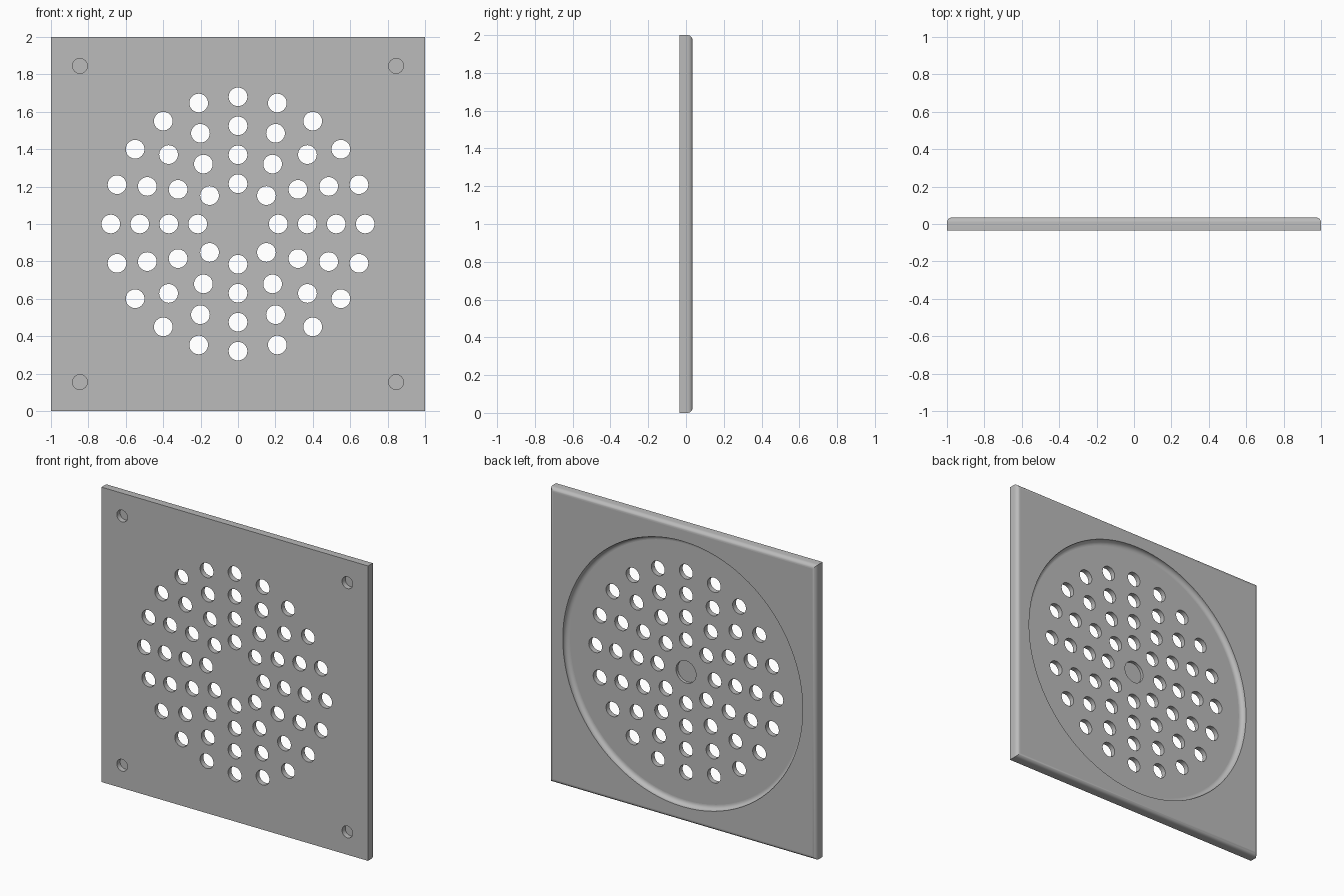
import bpy, bmesh, math
from mathutils import Matrix, Vector

if "Cube" in bpy.data.objects:
    bpy.data.objects.remove(bpy.data.objects["Cube"], do_unlink=True)

HALF_T = 0.035                      # half thickness of the plate
DISH_R, DISH_DEPTH, FILLET = 0.9, 0.035, 0.03
FLOOR = HALF_T - DISH_DEPTH
CENTRE = Vector((0, 0, 1))

grey = bpy.data.materials.new("plain_grey")
grey.use_nodes = True
colour = (0.5, 0.5, 0.5, 1)
grey.diffuse_color = colour
grey.node_tree.nodes["Principled BSDF"].inputs["Base Color"].default_value = colour


def to_object(bm, name):
    bmesh.ops.recalc_face_normals(bm, faces=bm.faces)
    mesh = bpy.data.meshes.new(name)
    bm.to_mesh(mesh)
    bm.free()
    mesh.materials.append(grey)
    obj = bpy.data.objects.new(name, mesh)
    bpy.context.collection.objects.link(obj)
    return obj


def add_drill(bm, x, z, radius, y0, y1, sides=32):
    """Cylinder along y, from y0 to y1."""
    place = Matrix.Translation((x, (y0 + y1) / 2, z)) @ Matrix.Rotation(math.pi / 2, 4, 'X')
    bmesh.ops.create_cone(bm, cap_ends=True, segments=sides, radius1=radius,
                          radius2=radius, depth=y1 - y0, matrix=place)


def cut(target, cutter):
    cutter.hide_render = True
    mod = target.modifiers.new("cut", 'BOOLEAN')
    mod.operation = 'DIFFERENCE'
    mod.solver = 'EXACT'
    mod.object = cutter
    bpy.context.view_layer.objects.active = target
    bpy.ops.object.modifier_apply(modifier=mod.name)
    bpy.data.objects.remove(cutter, do_unlink=True)


# Square plate with rounded back edges
bm = bmesh.new()
bmesh.ops.create_cube(bm, size=2, matrix=Matrix.Translation(CENTRE) @ Matrix.Diagonal((1, HALF_T, 1, 1)))
back_edges = [e for e in bm.edges if all(v.co.y > 0 for v in e.verts)]
bmesh.ops.bevel(bm, geom=back_edges, offset=0.027, segments=6, profile=0.5, affect='EDGES')
plate = to_object(bm, "drain_plate")

# Round dish in the back, with a filleted floor
profile = [(0, FLOOR)]
for i in range(9):
    a = math.pi / 2 * (i / 8 - 1)
    profile.append((DISH_R - FILLET + FILLET * math.cos(a), FLOOR + FILLET + FILLET * math.sin(a)))
profile += [(DISH_R, HALF_T + 0.1), (0, HALF_T + 0.1)]
bm = bmesh.new()
verts = [bm.verts.new((r, y, 1)) for r, y in profile]
edges = [bm.edges.new(pair) for pair in zip(verts, verts[1:])]
bmesh.ops.spin(bm, geom=verts + edges, cent=CENTRE, axis=(0, 1, 0),
               angle=2 * math.pi, steps=96)
bmesh.ops.remove_doubles(bm, verts=bm.verts, dist=0.0001)
bmesh.ops.dissolve_limit(bm, angle_limit=0.001, verts=bm.verts, edges=bm.edges)
cut(plate, to_object(bm, "dish_cutter"))

# Drain holes in four rings, centre recess and corner screw recesses
bm = bmesh.new()
for ring in range(4):
    radius, count = 0.215 + 0.155 * ring, 8 + 4 * ring
    for i in range(count):
        a = 2 * math.pi * i / count
        add_drill(bm, radius * math.cos(a), 1 + radius * math.sin(a), 0.05, -0.2, 0.2)
add_drill(bm, 0, 1, 0.075, FLOOR - 0.02, 0.2)
for sx in (-1, 1):
    for sz in (-1, 1):
        add_drill(bm, 0.845 * sx, 1 + 0.845 * sz, 0.04, -0.2, 0.0)
cut(plate, to_object(bm, "hole_cutter"))

# Smooth curved walls, keep the broad faces flat
bpy.ops.object.select_all(action='DESELECT')
plate.select_set(True)
bpy.context.view_layer.objects.active = plate
bpy.ops.object.shade_smooth_by_angle(angle=math.radians(30))
for face in plate.data.polygons:
    if abs(face.normal.y) > 0.999:
        face.use_smooth = False
